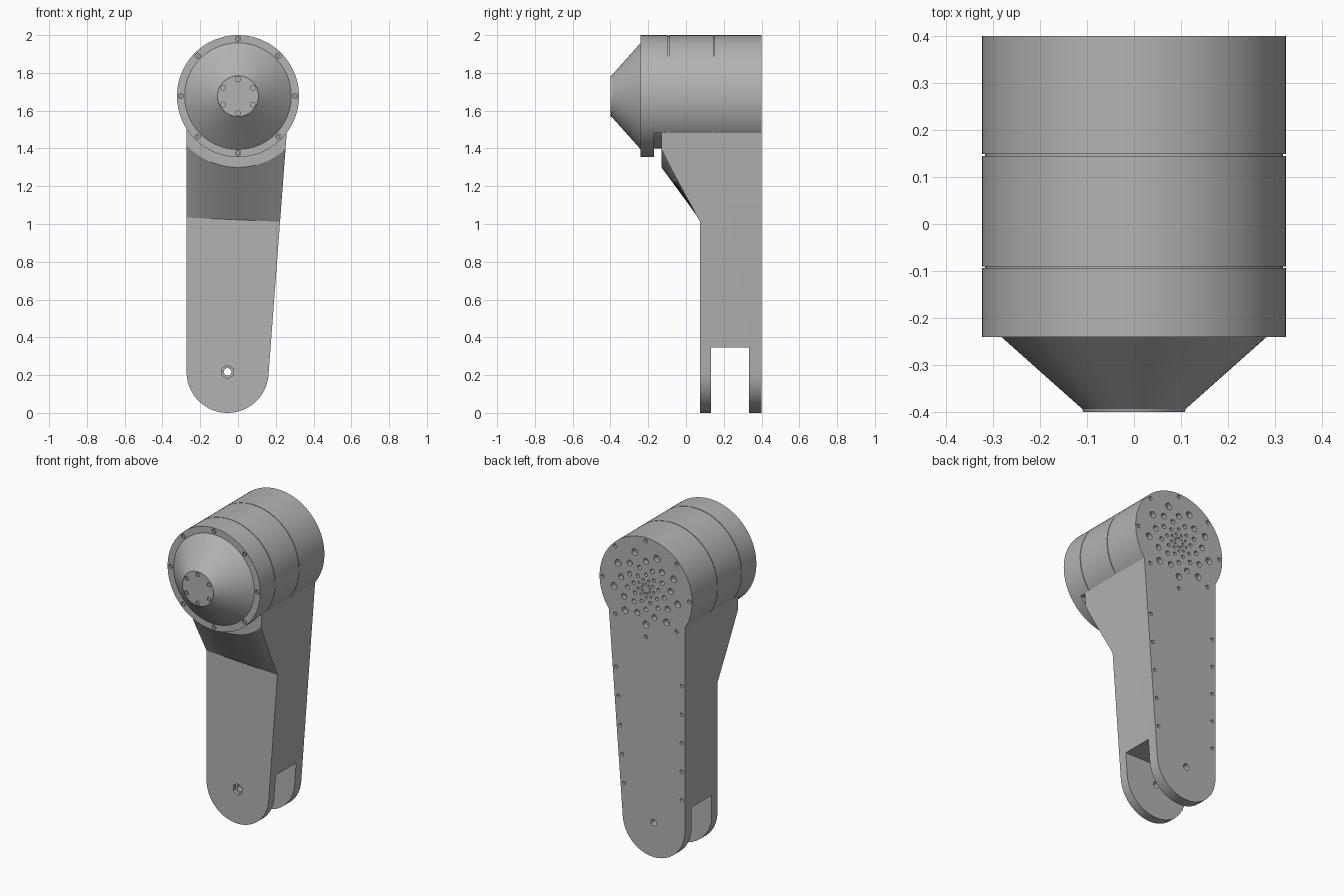
import bpy, bmesh, math
from math import sin, cos, pi, radians, sqrt
from mathutils import Matrix

if "Cube" in bpy.data.objects:
    bpy.data.objects.remove(bpy.data.objects["Cube"])

AXIS = 1.677      # height of the joint axis
RADIUS = 0.323    # housing radius
BACK = 0.40       # rear face
FRONT = -0.13     # front of the arm shoulder

grey = bpy.data.materials.new("satin grey")
grey.use_nodes = True
colour = (0.45, 0.45, 0.45, 1)
grey.diffuse_color = colour
grey.node_tree.nodes["Principled BSDF"].inputs["Base Color"].default_value = colour


def to_object(name, bm):
    bmesh.ops.recalc_face_normals(bm, faces=bm.faces)
    mesh = bpy.data.meshes.new(name)
    bm.to_mesh(mesh)
    bm.free()
    obj = bpy.data.objects.new(name, mesh)
    bpy.context.collection.objects.link(obj)
    mesh.materials.append(grey)
    return obj


def add_prism(bm, outline, y0, y1):
    """Extrude an x-z outline along y."""
    a = [bm.verts.new((x, y0, z)) for x, z in outline]
    b = [bm.verts.new((x, y1, z)) for x, z in outline]
    bm.faces.new(a)
    bm.faces.new(b[::-1])
    for i in range(len(a)):
        j = (i + 1) % len(a)
        bm.faces.new((a[i], b[i], b[j], a[j]))


def arc(cx, cz, r, start, end, n):
    step = (end - start) / n
    return [(cx + r * cos(radians(start + step * i)),
             cz + r * sin(radians(start + step * i))) for i in range(n + 1)]


def circle(cx, cz, r, n=16):
    return arc(cx, cz, r, 0, 360, n)[:-1]


def combine(target, tool, operation):
    """Apply a boolean and discard the tool."""
    tool.hide_render = True
    mod = target.modifiers.new("cut", 'BOOLEAN')
    mod.operation = operation
    mod.solver = 'EXACT'
    mod.object = tool
    bpy.context.view_layer.objects.active = target
    bpy.ops.object.modifier_apply(modifier=mod.name)
    bpy.data.objects.remove(tool)


# Turned housing with nose cone, end cap and two fine grooves
profile = [(0, -0.40), (0.108, -0.40), (0.11, -0.393), (0.282, -0.24), (RADIUS, -0.24)]
for y in (-0.092, 0.147):
    profile += [(RADIUS, y - 0.002), (RADIUS - 0.006, y - 0.002),
                (RADIUS - 0.006, y + 0.002), (RADIUS, y + 0.002)]
profile += [(RADIUS, BACK), (0, BACK)]
bm = bmesh.new()
verts = [bm.verts.new((r, y, AXIS)) for r, y in profile]
edges = [bm.edges.new(pair) for pair in zip(verts, verts[1:])]
bmesh.ops.spin(bm, geom=verts + edges, cent=(0, 0, AXIS), axis=(0, 1, 0),
               angle=2 * pi, steps=96)
bmesh.ops.remove_doubles(bm, verts=bm.verts, dist=0.0002)
housing = to_object("joint_housing", bm)

# Clearance gap under the front flange
bm = bmesh.new()
add_prism(bm, arc(0, AXIS, 0.36, 213, 327, 32) + arc(0, AXIS, 0.277, 315, 225, 32),
          -0.17, FRONT)
combine(housing, to_object("gap_cutter", bm), 'DIFFERENCE')

# Tapered arm with a round lower end
bm = bmesh.new()
foot = arc(-0.055, 0.217, 0.217, 180, 356, 40)
add_prism(bm, foot + [(0.267, 1.6), (-0.272, 1.6)], FRONT, BACK)
arm = to_object("arm", bm)

# Sloping relief that thins the arm below the shoulder
bm = bmesh.new()
sections = []
for i in range(33):
    x = -0.3 + 0.6 * i / 32
    low = 1.022 - 0.045 * x
    high = AXIS - sqrt(0.377 ** 2 - x * x)
    sections.append([bm.verts.new((x, y, z)) for y, z in
                     ((0.075, low), (FRONT, high), (-0.3, high), (-0.3, -0.1), (0.075, -0.1))])
for a, b in zip(sections, sections[1:]):
    for k in range(5):
        m = (k + 1) % 5
        bm.faces.new((a[k], a[m], b[m], b[k]))
bm.faces.new(sections[0])
bm.faces.new(sections[-1][::-1])
combine(arm, to_object("relief_cutter", bm), 'DIFFERENCE')

# Fork slot
bm = bmesh.new()
add_prism(bm, [(-0.5, -0.1), (0.5, -0.1), (0.5, 0.345), (-0.5, 0.345)], 0.132, 0.333)
combine(arm, to_object("slot_cutter", bm), 'DIFFERENCE')

combine(housing, arm, 'UNION')
body = housing
body.name = "arm_with_joint_housing"

# Holes: pivot, front flange, end cap, rear rim, rear edges, vent pattern
bm = bmesh.new()
add_prism(bm, circle(-0.055, 0.217, 0.02, 24), -0.1, 0.5)


def hole_ring(count, ring, r, y0, y1, turn=0.0):
    for i in range(count):
        t = 2 * pi * (i + turn) / count
        add_prism(bm, circle(ring * sin(t), AXIS + ring * cos(t), r), y0, y1)


hole_ring(8, 0.302, 0.014, -0.3, -0.225)
hole_ring(6, 0.09, 0.013, -0.45, -0.39)
hole_ring(8, 0.302, 0.012, 0.385, 0.45)
for k, (ring, r) in enumerate(((0.03, 0.006), (0.055, 0.008), (0.088, 0.011),
                               (0.13, 0.014), (0.175, 0.018), (0.225, 0.021))):
    hole_ring(9, ring, r, 0.37, 0.45, 0.5 * (k % 2))
for i in range(5):
    z = 0.41 + 0.18 * i
    for x in (-0.25, 0.136 + 0.077 * (z - 0.2)):
        add_prism(bm, circle(x, z, 0.011), 0.38, 0.45)
combine(body, to_object("hole_cutter", bm), 'DIFFERENCE')

# Hexagonal nut pocket around the pivot
bm = bmesh.new()
add_prism(bm, arc(-0.055, 0.217, 0.035, 30, 330, 5), 0.0, 0.095)
combine(body, to_object("nut_cutter", bm), 'DIFFERENCE')

# Screw heads sunk in the flange and end cap
bm = bmesh.new()
hole_ring(8, 0.302, 0.009, -0.236, -0.22)
hole_ring(6, 0.09, 0.009, -0.397, -0.385)
screws = to_object("screw_heads", bm)

bpy.ops.object.select_all(action='DESELECT')
for obj in (body, screws):
    obj.select_set(True)
bpy.context.view_layer.objects.active = body
bpy.ops.object.shade_smooth_by_angle(angle=radians(25))
